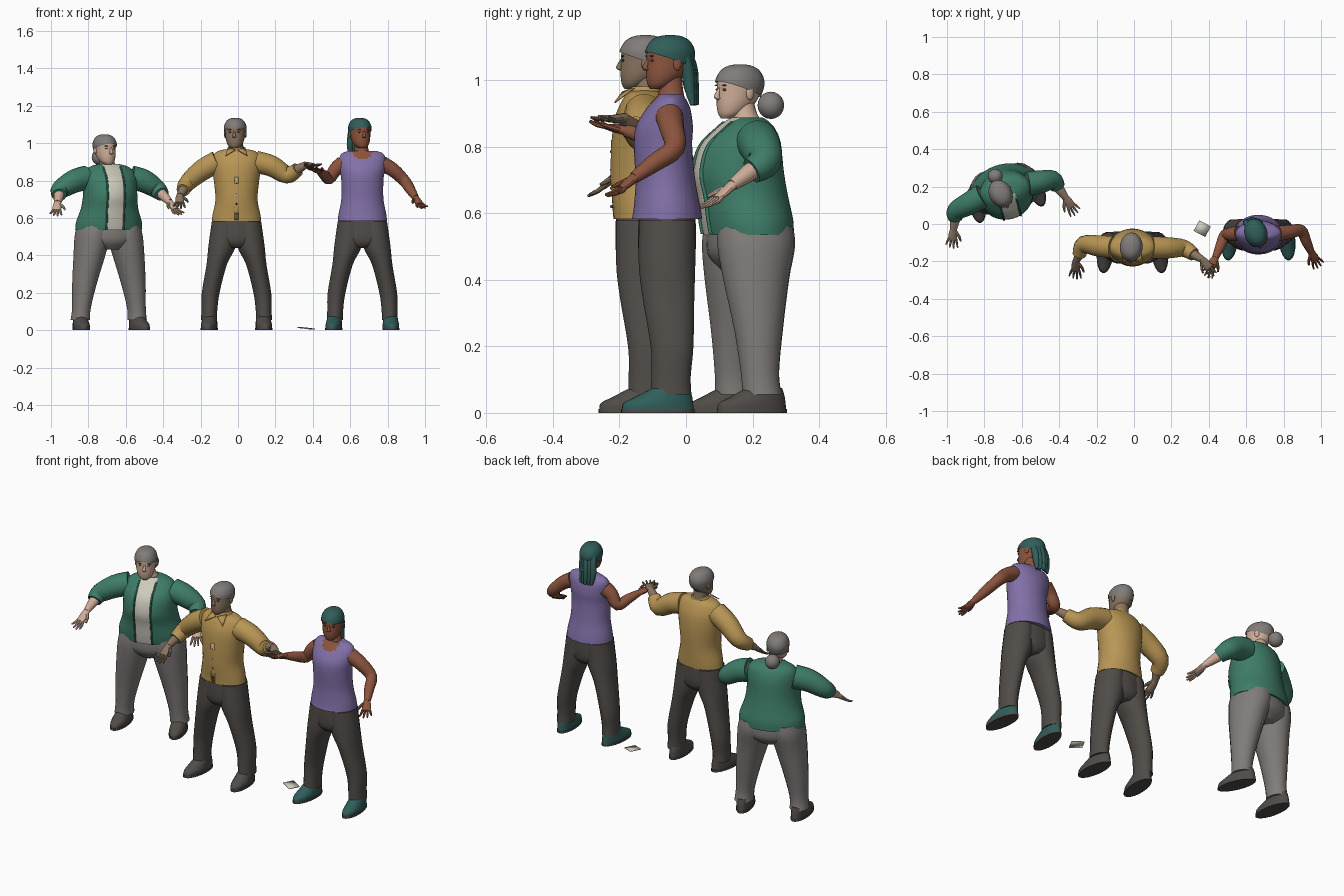
import bpy, bmesh, math
from mathutils import Matrix, Vector

if "Cube" in bpy.data.objects:
    bpy.data.objects.remove(bpy.data.objects["Cube"])

made = []


def material(name, *srgb):
    linear = [(c / 255 / 12.92) if c < 11 else ((c / 255 + .055) / 1.055) ** 2.4 for c in srgb]
    mat = bpy.data.materials.new(name)
    mat.use_nodes = True
    mat.diffuse_color = (*linear, 1)
    mat.node_tree.nodes["Principled BSDF"].inputs["Base Color"].default_value = (*linear, 1)
    return mat


light_skin = material("light skin", 205, 172, 150)
tan_skin = material("tan skin", 138, 117, 96)
brown_skin = material("brown skin", 140, 84, 62)
grey = material("grey", 128, 124, 121)
charcoal = material("charcoal", 80, 76, 72)
teal = material("teal", 48, 94, 90)
green = material("green", 62, 124, 104)
mustard = material("mustard", 184, 149, 84)
purple = material("purple", 130, 112, 168)
cream = material("cream", 205, 202, 188)


def finish(name, bm, frame, *mats):
    bmesh.ops.recalc_face_normals(bm, faces=bm.faces)
    mesh = bpy.data.meshes.new(name)
    bm.to_mesh(mesh)
    bm.free()
    mesh.transform(frame)
    for mat in mats:
        mesh.materials.append(mat)
    obj = bpy.data.objects.new(name, mesh)
    bpy.context.collection.objects.link(obj)
    made.append(obj)
    return obj


def spline(rows, steps):
    """Smooth curve through rows of numbers."""
    ext = [rows[0], *rows, rows[-1]]
    out = []
    for i in range(len(rows) - 1):
        for k in range(steps):
            t = k / steps
            out.append([.5 * (2 * b + (c - a) * t + (2 * a - 5 * b + 4 * c - d) * t * t
                              + (3 * b - a - 3 * c + d) * t ** 3)
                        for a, b, c, d in zip(*ext[i:i + 4])])
    return out + [list(rows[-1])]


def loft(name, rows, mats, frame=Matrix(), ref=None, sides=20, steps=4, cut=None, rule=None):
    """Skin ellipses (x, y, z, width, depth); level rings, or across the path when ref is given."""
    rows = spline(rows, steps)
    pts = [Vector(r[:3]) for r in rows]
    bm = bmesh.new()
    rings = []
    for i, row in enumerate(rows):
        across, up = Vector((1, 0, 0)), Vector((0, 1, 0))
        if ref:
            along = (pts[min(i + 1, len(pts) - 1)] - pts[max(i - 1, 0)]).normalized()
            across = along.cross(Vector(ref)).normalized()
            up = across.cross(along)
        angles = [math.tau * (k + .5) / sides for k in range(sides)]
        rings.append([bm.verts.new(pts[i] + across * row[3] * math.cos(a) + up * row[4] * math.sin(a))
                      for a in angles])
    for low, high in zip(rings, rings[1:]):
        for k in range(sides):
            n = (k + 1) % sides
            bm.faces.new((low[k], low[n], high[n], high[k]))
    bm.faces.new(rings[0])
    bm.faces.new(rings[-1])
    if rule:
        for face in bm.faces:
            face.material_index = int(rule(face.calc_center_median()))
    if cut:
        bmesh.ops.bisect_plane(bm, geom=bm.verts[:] + bm.edges[:] + bm.faces[:],
                               plane_co=cut[0], plane_no=cut[1], clear_inner=True)
    mats = mats if isinstance(mats, tuple) else (mats,)
    return finish(name, bm, frame, *mats)


def ball(name, centre, size, mat, frame=Matrix()):
    bm = bmesh.new()
    bmesh.ops.create_uvsphere(bm, u_segments=16, v_segments=10, radius=1)
    return finish(name, bm, frame @ Matrix.Translation(centre) @ Matrix.Diagonal((*size, 1)), mat)


def plate(name, pts, mat, frame=Matrix(), thick=.005):
    bm = bmesh.new()
    bm.faces.new([bm.verts.new(p) for p in pts])
    obj = finish(name, bm, frame, mat)
    mod = obj.modifiers.new("thickness", "SOLIDIFY")
    mod.thickness = thick
    return obj


def place(x, y, z, turn):
    return Matrix.Translation((x, y, z)) @ Matrix.Rotation(math.radians(turn), 4, "Z")


def tube(name, pts, radii, mat, **kw):
    return loft(name, [(*p, r, r) for p, r in zip(pts, radii)], mat, ref=(0, 0, 1), **kw)


def hand(name, wrist, tip, side, mat):
    d = tip - wrist
    across = d.cross(Vector((0, 0, 1))).normalized() * side
    drop = d.cross(across).normalized() * -.008 * side
    loft(name + "_palm", [(*(wrist - d * .1), .017, .015), (*(wrist + d * .25), .024, .013),
                          (*(wrist + d * .55), .023, .009)], mat, ref=(0, 0, 1), sides=12)
    for i, reach in enumerate((.93, 1, .96, .84)):
        s = 1 - i / 1.5
        base = wrist + d * .48 + across * s * .018
        end = wrist + d * reach + across * s * .032 + drop
        tube(f"{name}_finger_{i + 1}", (base, base.lerp(end, .55) - drop * .5, end),
             (.007, .0065, .004), mat, sides=8, steps=2)
    base = wrist + d * .12 + across * .014
    end = wrist + d * .55 + across * .045 + drop
    tube(name + "_thumb", (base, base.lerp(end, .5) + across * .005, end),
         (.01, .008, .005), mat, sides=8, steps=2)


def arm(name, side, pts, skin, cloth=None, cover=0, bulk=.06):
    shoulder, elbow, wrist, tip = [Vector(p) for p in pts]
    upper = shoulder.lerp(elbow, .5) + Vector((0, 0, .012))
    path = (shoulder, upper, elbow, elbow.lerp(wrist, .5), wrist)
    tube(name + "_arm", path, (.042, .037, .031, .027, .018), skin, sides=16)
    if cloth:
        cuff = elbow.lerp(wrist, cover)
        tube(name + "_sleeve", (shoulder, upper, elbow, cuff),
             (bulk, bulk * .95, bulk * .78, bulk * .6), cloth)
    hand(name + "_hand", wrist, tip, side, skin)


# Head shape from chin to crown: forward offset, height, half width, half depth
SKULL = [(-.04, 0, .018, .02), (-.03, .015, .036, .038), (-.012, .045, .049, .06),
         (0, .085, .054, .07), (.002, .115, .054, .07), (.003, .142, .041, .054),
         (.003, .155, .022, .03), (.003, .159, .004, .005)]


def head(name, frame, skin, hair, lips):
    loft(name + "_head", [(0, *r) for r in SKULL], skin, frame, sides=24)
    loft(name + "_hair", [(0, y, z * 1.02, a + .006, b + .006) for y, z, a, b in SKULL], hair, frame,
         sides=24, cut=((0, 0, .086), (0, .34, 1)))
    loft(name + "_nose", [(0, -.066, .092, .004, .004), (0, -.075, .07, .008, .009),
                          (0, -.074, .06, .01, .009), (0, -.066, .054, .004, .004)], skin, frame, sides=10)
    ball(name + "_mouth", (0, -.066, .036), (.015, .005, .0035), lips, frame)
    for label, s in (("left", 1), ("right", -1)):
        ball(f"{name}_{label}_eye", (s * .022, -.0625, .086), (.009, .004, .004), charcoal, frame)
        ball(f"{name}_{label}_brow", (s * .023, -.0635, .099), (.013, .004, .0025), charcoal, frame)
        ball(f"{name}_{label}_ear", (s * .054, .008, .075), (.007, .013, .02), skin, frame)


def lower_body(name, frame, stance, leg, hips, trousers, shoe):
    loft(name + "_hips", hips, trousers, frame, sides=28)
    for label, s in (("left", 1), ("right", -1)):
        loft(f"{name}_{label}_leg", [(s * x, *r) for x, *r in leg], trousers, frame)
        foot = frame @ Matrix.Translation((s * stance, 0, 0)) @ Matrix.Rotation(s * .1, 4, "Z")
        loft(f"{name}_{label}_sole", [(0, -.028, 0, .045, .111), (0, -.028, .012, .045, .111)],
             charcoal, foot, steps=1)
        loft(f"{name}_{label}_shoe", [(0, -.028, .012, .043, .109), (0, -.026, .03, .043, .105),
                                      (0, -.008, .05, .04, .084), (0, .012, .075, .036, .056)], shoe, foot)


SLIM_LEG = [(.147, .012, .055, .043, .062), (.145, .012, .11, .043, .06), (.138, .015, .2, .048, .065),
            (.106, .004, .35, .055, .079), (.077, 0, .45, .074, .086), (.063, 0, .58, .07, .085)]
SLIM_HIPS = [(0, 0, .44, .05, .06), (0, 0, .48, .13, .086), (0, 0, .6, .128, .086)]
FULL_LEG = [(.157, .005, .055, .052, .06), (.152, 0, .12, .05, .058), (.135, 0, .25, .066, .074),
            (.108, 0, .4, .085, .1), (.09, .005, .5, .095, .118), (.08, .005, .56, .09, .115)]
FULL_HIPS = [(0, 0, .43, .06, .08), (0, .005, .48, .17, .12), (0, .005, .56, .168, .12)]

# Older woman in an open jacket
body = place(-.69, .183, 0, 15)
lower_body("elder", body, .158, FULL_LEG, FULL_HIPS, grey, charcoal)
loft("elder_jacket", [(0, .005, .535, .182, .132), (0, 0, .58, .178, .136), (0, -.012, .65, .155, .134),
                      (0, -.025, .72, .146, .135), (0, -.02, .8, .145, .12), (0, -.005, .85, .132, .088),
                      (0, 0, .876, .1, .062), (0, 0, .888, .055, .045)], (green, cream), body, sides=56,
     rule=lambda c: c.y < -.03 and abs(c.x) < .046)
for edge in (-1, 1):
    loft("elder_jacket_edge", [(edge * .047, y, z, .005, .008) for y, z in
         ((-.123, .537), (-.131, .58), (-.14, .65), (-.153, .72), (-.133, .8), (-.085, .85), (-.055, .876))],
         green, body, sides=8)
tube("elder_neck", ((-.692, .185, .85), (-.7, .175, .89), (-.71, .165, .94)), (.055, .04, .037), light_skin)
head("elder", place(-.712, .16, .885, 28), light_skin, grey, brown_skin)
ball("elder_hair_bun", (-.742, .255, .924), (.04, .04, .041), grey)
arm("elder_right", -1, ((-.81, .15, .815), (-.95, .07, .75), (-.965, -.03, .68), (-.975, -.125, .605)),
    light_skin, green, .4, .065)
arm("elder_left", 1, ((-.57, .215, .815), (-.435, .235, .755), (-.365, .14, .685), (-.31, .055, .61)),
    light_skin, green, .4, .065)

# Man in a buttoned shirt
body = place(-.008, -.125, 0, 0)
lower_body("man", body, .143, SLIM_LEG, SLIM_HIPS, charcoal, charcoal)
loft("man_shirt", [(0, 0, .583, .133, .093), (0, 0, .62, .128, .095), (0, -.002, .7, .113, .1),
                   (0, 0, .8, .122, .1), (0, 0, .88, .133, .091), (0, 0, .93, .126, .072),
                   (0, 0, .957, .1, .055), (0, 0, .968, .05, .04)], mustard, body, sides=32)
loft("man_collar", [(0, 0, .95, .06, .055), (0, 0, .968, .05, .048), (0, .003, .98, .043, .042)],
     mustard, body)
for s in (-1, 1):
    plate("man_collar_flap", [(s * .004, -.064, .962), (s * .045, -.03, .974), (s * .058, -.088, .93)],
          mustard, body)
for i in range(6):
    z = .62 + i * .055
    ball("man_button", (0, -.099 + max(0, z - .8) * .22, z), (.005, .004, .005), charcoal, body)
plate("man_placket", [(-.012, -.094, .59), (.012, -.094, .59), (.012, -.101, .7), (-.012, -.101, .7)],
      mustard, body)
plate("man_upper_placket", [(-.012, -.101, .7), (.012, -.101, .7), (.012, -.1, .82), (-.012, -.1, .82)],
      mustard, body)
tube("man_neck", ((-.008, -.115, .93), (-.01, -.117, .97), (-.015, -.12, 1.03)), (.045, .04, .038), tan_skin)
head("man", place(-.015, -.125, .973, -4), tan_skin, grey, brown_skin)
arm("man_right", -1, ((-.11, -.125, .9), (-.268, -.11, .79), (-.31, -.2, .72), (-.315, -.29, .645)),
    tan_skin, mustard, .6)
arm("man_left", 1, ((.095, -.125, .9), (.265, -.13, .83), (.365, -.19, .885), (.435, -.27, .88)),
    tan_skin, mustard, .55)

# Woman in a sleeveless top
body = place(.665, -.057, 0, 0)
lower_body("woman", body, .15, SLIM_LEG, SLIM_HIPS, charcoal, teal)
loft("woman_top", [(0, 0, .583, .132, .106), (0, 0, .62, .128, .1), (0, -.005, .7, .113, .09),
                   (0, -.012, .8, .113, .088), (0, -.008, .86, .121, .086), (0, .004, .915, .124, .066),
                   (0, .01, .945, .11, .045), (0, .01, .958, .075, .035)],
     (purple, brown_skin), body, sides=40,
     rule=lambda c: c.y < 0 and (c.x / .055) ** 2 + ((c.z - .965) / .05) ** 2 < 1)
tube("woman_neck", ((.663, -.045, .92), (.66, -.045, .965), (.653, -.047, 1.02)), (.05, .037, .035), brown_skin)
head("woman", place(.652, -.05, .973, 18), brown_skin, teal, charcoal)
for i in range(5):
    x = .595 + i * .017
    bulge = .012 * (1 - abs(i - 2) / 2)
    tube(f"woman_hair_lock_{i + 1}", ((x + .015, -.01 + bulge, 1.085), (x + .008, .004 + bulge, 1.035),
         (x + .004, .01 + bulge, .98), (x + .008, .02 + bulge, .925)), (.016, .019, .017, .007), teal, sides=10)
arm("woman_right", -1, ((.56, -.05, .89), (.487, -.06, .81), (.435, -.18, .848), (.385, -.285, .87)), brown_skin)
arm("woman_left", 1, ((.77, -.05, .89), (.893, -.035, .795), (.95, -.155, .707), (.99, -.228, .645)), brown_skin)

# Sheet of paper on the ground
sheet = place(.365, -.025, .012, -28) @ Matrix.Rotation(.1, 4, "Y")
plate("paper_sheet", [(-.035, -.032, 0), (.035, -.032, 0), (.035, .032, 0), (-.035, .032, 0)], cream, sheet, .004)

# Smooth shading with crisp hems
bpy.ops.object.select_all(action="DESELECT")
for obj in made:
    obj.select_set(True)
bpy.context.view_layer.objects.active = made[0]
bpy.ops.object.shade_smooth_by_angle(angle=math.radians(40))
